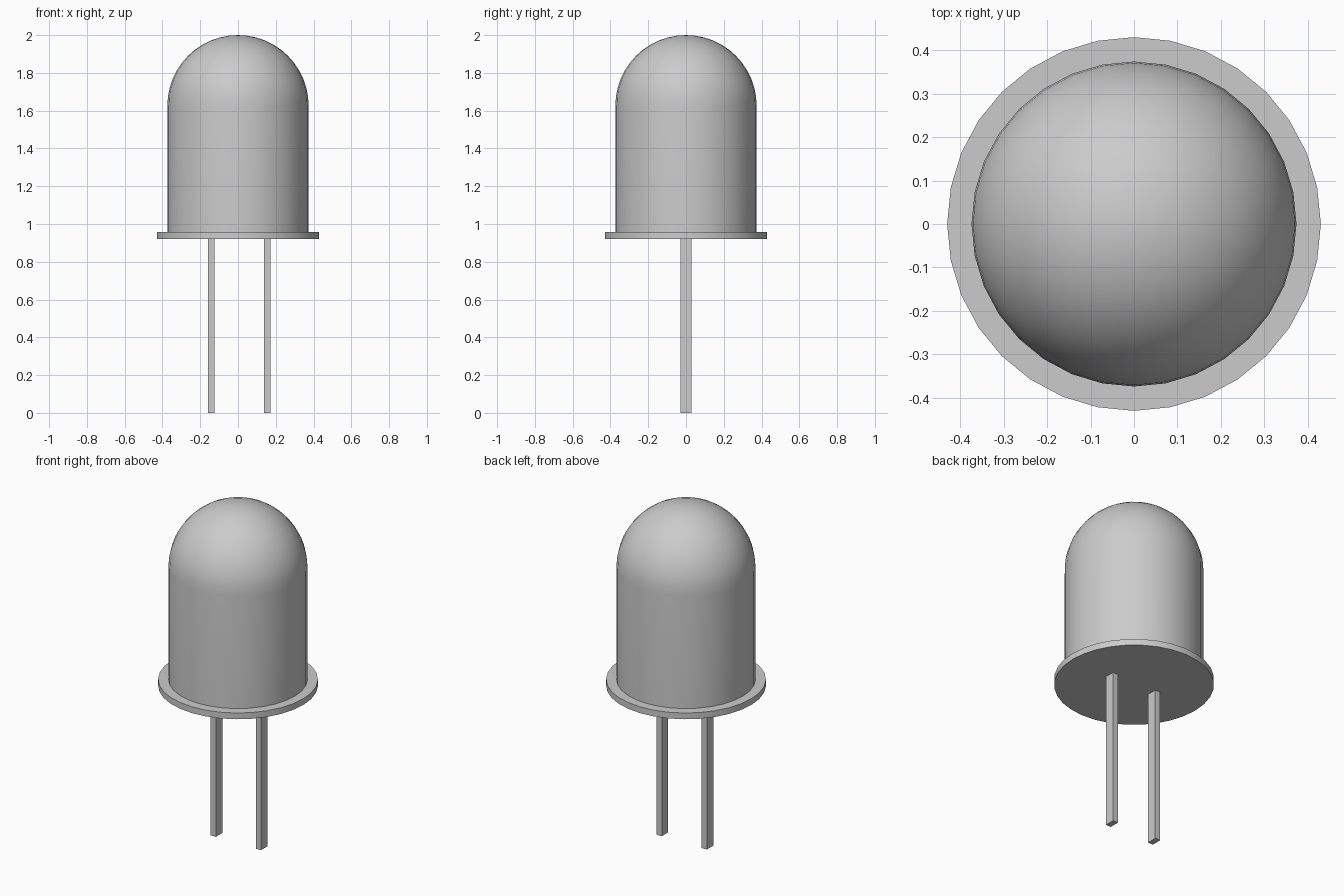
import bpy, bmesh
from math import sin, cos, pi, radians
from mathutils import Vector

if "Cube" in bpy.data.objects:
    bpy.data.objects.remove(bpy.data.objects["Cube"])

SIDES = 32
LENS_R, FLANGE_R = 0.374, 0.43
FLANGE_LOW, FLANGE_HIGH = 0.92, 0.957
TOP = 2.0


def revolve(name, profile):
    """Spin an (r, z) profile around the z axis into a smooth-by-angle object."""
    bm = bmesh.new()
    verts = [bm.verts.new((r, 0, z)) for r, z in profile]
    edges = [bm.edges.new(pair) for pair in zip(verts, verts[1:])]
    bmesh.ops.spin(bm, geom=verts + edges, cent=(0, 0, 0), axis=(0, 0, 1),
                   angle=2 * pi, steps=SIDES, use_duplicate=False)
    bmesh.ops.remove_doubles(bm, verts=bm.verts, dist=1e-4)
    bmesh.ops.recalc_face_normals(bm, faces=bm.faces)
    mesh = bpy.data.meshes.new(name)
    bm.to_mesh(mesh)
    bm.free()
    obj = bpy.data.objects.new(name, mesh)
    bpy.context.collection.objects.link(obj)
    bpy.ops.object.select_all(action='DESELECT')
    obj.select_set(True)
    bpy.context.view_layer.objects.active = obj
    bpy.ops.object.shade_smooth_by_angle(angle=radians(30))
    return obj


def box(name, low, high):
    """Axis-aligned box between two corners."""
    low, high = Vector(low), Vector(high)
    bpy.ops.mesh.primitive_cube_add(size=1, location=(low + high) / 2)
    obj = bpy.context.object
    obj.name = name
    obj.scale = high - low
    bpy.ops.object.transform_apply(location=False, rotation=False, scale=True)
    return obj


# Bulb: flat underside, thin flange, straight wall and hemispherical dome
dome_steps = 12
dome = [(LENS_R * cos(a), TOP - LENS_R + LENS_R * sin(a))
        for a in (i * pi / 2 / dome_steps for i in range(dome_steps))]
revolve("bulb", [(0, FLANGE_LOW), (FLANGE_R, FLANGE_LOW), (FLANGE_R, FLANGE_HIGH),
                 (LENS_R, FLANGE_HIGH)] + dome + [(0, TOP)])

# Two flat wire legs, slightly off-centre
for name, x in (("left_leg", -0.141), ("right_leg", 0.155)):
    box(name, (x - 0.017, -0.03, 0), (x + 0.017, 0.03, FLANGE_LOW))
